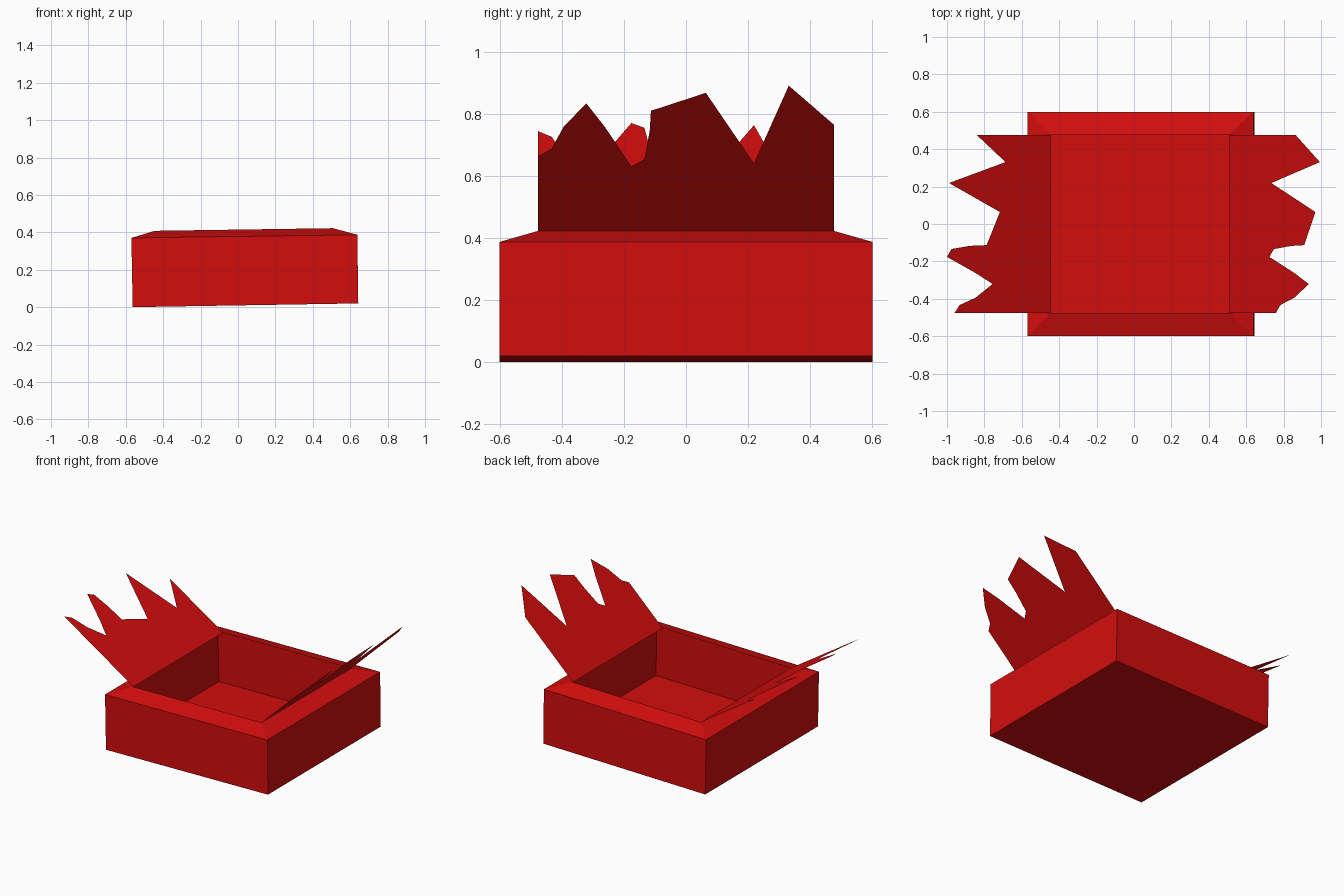
import bpy
import bmesh

if "Cube" in bpy.data.objects:
    bpy.data.objects.remove(bpy.data.objects["Cube"])

red = bpy.data.materials.new("red")
red.diffuse_color = (0.65, 0.004, 0.004, 1)
red.use_nodes = True
red.node_tree.nodes["Principled BSDF"].inputs["Base Color"].default_value = red.diffuse_color


def make_part(name, verts, faces):
    mesh = bpy.data.meshes.new(name)
    mesh.from_pydata(verts, [], faces)
    mesh.materials.append(red)
    obj = bpy.data.objects.new(name, mesh)
    bpy.context.collection.objects.link(obj)
    return obj


def ring(left, right, half_depth):
    """Rectangle of four corners, given its left and right (x, z)."""
    (x0, z0), (x1, z1) = left, right
    return [(x0, -half_depth, z0), (x1, -half_depth, z1),
            (x1, half_depth, z1), (x0, half_depth, z0)]


def band(a, b):
    """Four side faces joining ring a to ring b."""
    return [(a + i, a + (i + 1) % 4, b + (i + 1) % 4, b + i) for i in range(4)]


bottom = ring((-0.563, 0.0), (0.643, 0.02), 0.6)
top = ring((-0.57, 0.37), (0.638, 0.387), 0.6)
lip = ring((-0.445, 0.408), (0.508, 0.422), 0.477)

# Thin-walled tray, slightly tilted, with an inward sloping rim
make_part("box", bottom + top, [(3, 2, 1, 0)] + band(0, 4))
make_part("rim", top + lip, band(0, 4))


def make_flap(name, hinge, slope, outline):
    """Flat torn flap rising outward from the hinge (x, z)."""
    hx, hz = hinge
    pts = [(hx, 0.477)] + outline + [(hx, -0.477)]
    verts = [(x, y, hz + slope * abs(x - hx)) for x, y in pts]
    order = list(range(len(verts)))
    if hx > 0:
        order.reverse()
    obj = make_part(name, verts, [order])
    bm = bmesh.new()
    bm.from_mesh(obj.data)
    bmesh.ops.triangulate(bm, faces=bm.faces[:], ngon_method='EAR_CLIP')
    bm.to_mesh(obj.data)
    bm.free()


# Jagged flaps: both halves of the torn lid share the tear positions along y
tear_y = [0.477, 0.331, 0.219, 0.064, -0.113, -0.117, -0.134,
          -0.176, -0.262, -0.321, -0.394, -0.433, -0.477]
left_x = [-0.842, -0.687, -0.989, -0.717, -0.788, -0.879, -0.976,
          -1.0, -0.847, -0.756, -0.847, -0.932, -0.96]
right_x = [0.863, 0.994, 0.734, 0.97, 0.91, 0.842, 0.748,
           0.724, 0.857, 0.935, 0.857, 0.783, 0.758]

make_flap("left_flap", (-0.445, 0.408), 0.652, list(zip(left_x, tear_y)))
make_flap("right_flap", (0.508, 0.422), 0.963, list(zip(right_x, tear_y)))
